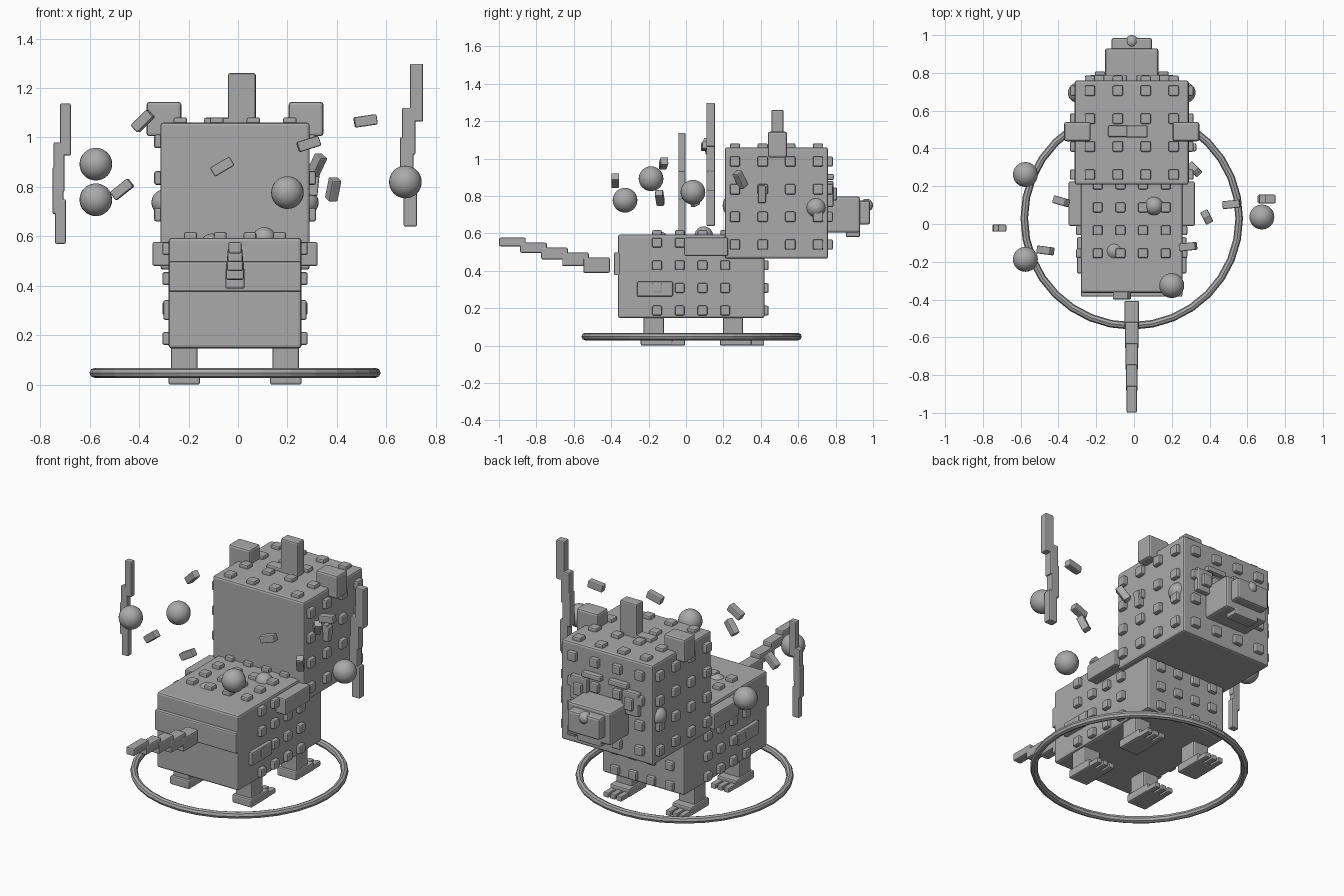
import bpy, bmesh, math
from mathutils import Vector, Matrix

if "Cube" in bpy.data.objects:
    bpy.data.objects.remove(bpy.data.objects["Cube"], do_unlink=True)

CX = -0.012  # symmetry plane of the creature

grey = bpy.data.materials.new("stone_grey")
grey.use_nodes = True
grey.diffuse_color = (0.4, 0.4, 0.4, 1)
grey.node_tree.nodes["Principled BSDF"].inputs["Base Color"].default_value = (0.4, 0.4, 0.4, 1)


def finish(name, bm, bevel=0.0, smooth=False):
    mesh = bpy.data.meshes.new(name)
    bm.to_mesh(mesh)
    bm.free()
    mesh.materials.append(grey)
    for p in mesh.polygons:
        p.use_smooth = smooth
    ob = bpy.data.objects.new(name, mesh)
    bpy.context.collection.objects.link(ob)
    if bevel:
        mod = ob.modifiers.new("rounded_edges", "BEVEL")
        mod.width = bevel
        mod.segments = 2
    return ob


def add_cube(bm, centre, size, rot=Matrix.Identity(4)):
    bmesh.ops.create_cube(bm, size=1, matrix=Matrix.Translation(centre) @ rot @ Matrix.Diagonal((*size, 1)))


def box(name, x, y, z, bevel=0.008):
    """Box from (min, max) ranges; x is measured from the symmetry plane."""
    bm = bmesh.new()
    spans = ((x[0] + CX, x[1] + CX), y, z)
    add_cube(bm, [sum(s) / 2 for s in spans], [s[1] - s[0] for s in spans])
    return finish(name, bm, bevel)


def pair(name, x, y, z, bevel=0.008):
    box("left_" + name, x, y, z, bevel)
    box("right_" + name, (-x[1], -x[0]), y, z, bevel)


def ball(name, centre, r):
    bm = bmesh.new()
    bmesh.ops.create_uvsphere(bm, u_segments=24, v_segments=16, radius=r, matrix=Matrix.Translation(centre))
    return finish(name, bm, smooth=True)


def studs(name, centres, axis, size):
    bm = bmesh.new()
    dims = [size] * 3
    dims[axis] = 0.05
    for c in centres:
        add_cube(bm, c, dims)
    finish(name, bm, 0.008)


def steps(start, gap):
    return [start + gap * i for i in range(4)]


def stud_block(name, half, front, top, xs, ys, zs, size):
    """Rows of studs on both flanks, the front and the top of a block."""
    for side, s in (("left", 1), ("right", -1)):
        studs(f"{name}_{side}_studs", [(CX + s * half, y, z) for y in ys for z in zs], 0, size)
    studs(name + "_front_studs", [(x, front, z) for x in xs for z in zs], 1, size)
    studs(name + "_top_studs", [(x, y, top) for x in xs for y in ys], 2, size)


# Body with rear band and flank blocks
box("body", (-0.269, 0.269), (-0.364, 0.42), (0.147, 0.594), 0.012)
stud_block("body", 0.269, 0.417, 0.592, steps(-0.192, 0.12), steps(-0.155, 0.1215), steps(0.187, 0.121), 0.052)
box("rear_band", (-0.268, 0.268), (-0.385, -0.35), (0.376, 0.498))
pair("shoulder_block", (0.21, 0.334), (-0.01, 0.225), (0.48, 0.577))
pair("flank_plate", (0.25, 0.29), (-0.262, -0.07), (0.262, 0.342))

# Head
box("head", (-0.302, 0.302), (0.208, 0.76), (0.465, 1.06), 0.012)
stud_block("head", 0.302, 0.76, 1.056, steps(-0.233, 0.1475), steps(0.262, 0.148), steps(0.54, 0.148), 0.055)
pair("ear", (0.217, 0.358), (0.438, 0.54), (1.005, 1.144), 0.012)
box("horn", (-0.028, 0.084), (0.457, 0.522), (1.04, 1.26))
box("crest_base", (-0.125, 0.0), (0.46, 0.522), (1.04, 1.08))

# Face
box("snout", (-0.141, 0.141), (0.74, 0.93), (0.604, 0.797), 0.012)
box("muzzle", (-0.107, 0.107), (0.91, 0.985), (0.647, 0.775), 0.012)
box("lower_jaw", (-0.08, 0.08), (0.855, 0.93), (0.58, 0.625))
ball("nose", (CX, 0.965, 0.75), 0.035)
pair("eye", (0.115, 0.225), (0.74, 0.788), (0.74, 0.88))
pair("pupil", (0.14, 0.195), (0.77, 0.808), (0.775, 0.845))
pair("brow", (0.025, 0.15), (0.74, 0.79), (0.885, 0.918))
for side, s in (("left", 1), ("right", -1)):
    ball(side + "_cheek", (CX + s * 0.285, 0.695, 0.737), 0.053)

# Legs, feet and toes
for name, y in (("hind", -0.172), ("fore", 0.251)):
    pair(name + "_leg", (0.152, 0.259), (y - 0.054, y + 0.054), (0.02, 0.17))
    pair(name + "_foot", (0.142, 0.269), (y - 0.07, y + 0.1), (0, 0.05))
    for i in range(3):
        x = 0.162 + 0.043 * i
        pair(f"{name}_toe_{i + 1}", (x - 0.017, x + 0.017), (y + 0.08, y + 0.167), (0, 0.03), 0.006)

# Stepped, tapering tail
for i in range(5):
    w, h = 0.039 - 0.003 * i, 0.041 - 0.0045 * i
    y, z = -0.478 - 0.1125 * i, 0.43 + 0.031 * i
    box(f"tail_{i + 1}", (-w, w), (y - 0.071, y + 0.071), (z - h, z + h))

# Floating curved staves built from overlapping bars
for name, y, w, bars in (
    ("left", 0.132, 0.027, ((0.722, 1.064, 1.298), (0.69, 0.93, 1.12), (0.682, 0.8, 1.0), (0.697, 0.64, 0.83))),
    ("right", -0.022, 0.022, ((-0.698, 0.927, 1.137), (-0.724, 0.78, 0.98), (-0.728, 0.69, 0.88), (-0.718, 0.57, 0.75))),
):
    for i, (x, low, high) in enumerate(bars):
        x -= CX
        box(f"{name}_stave_{i + 1}", (x - w, x + w), (y - w * 0.85, y + w * 0.85), (low, high), 0.006)

# Floating orbs and the small domes on the back
for i, c in enumerate(((-0.575, 0.262, 0.748), (-0.575, -0.187, 0.892), (0.2, -0.326, 0.777), (0.677, 0.037, 0.82))):
    ball(f"orb_{i + 1}", c, 0.066)
ball("left_back_dome", (0.106, 0.095, 0.588), 0.049)
ball("right_back_dome", (-0.106, -0.143, 0.562), 0.049)

# Floating fragments: position and direction
fragments = (
    ((-0.385, 0.12, 1.066), (0.7, -0.2, 0.7)),
    ((-0.469, -0.14, 0.79), (0.75, -0.1, 0.6)),
    ((-0.064, -0.378, 0.882), (0.85, 0, 0.5)),
    ((0.286, -0.12, 0.974), (0.95, 0.1, 0.3)),
    ((0.516, 0.104, 1.067), (1, 0.1, 0.15)),
    ((0.319, 0.29, 0.888), (0.4, -0.4, 0.85)),
    ((0.385, 0.037, 0.79), (0.2, -0.4, 1)),
    ((0.305, 0.406, 0.81), (0.1, 0, 1)),
)
for i, (pos, way) in enumerate(fragments):
    bm = bmesh.new()
    turn = Vector(way).to_track_quat("Z", "Y").to_matrix().to_4x4()
    add_cube(bm, pos, (0.042, 0.042, 0.092), turn)
    finish(f"fragment_{i + 1}", bm, 0.006)

# Ground ring
bpy.ops.mesh.primitive_torus_add(location=(CX, 0.03, 0.048), major_radius=0.569, minor_radius=0.02,
                                 major_segments=32, minor_segments=8)
ring = bpy.context.object
ring.name = "ground_ring"
ring.data.materials.append(grey)
